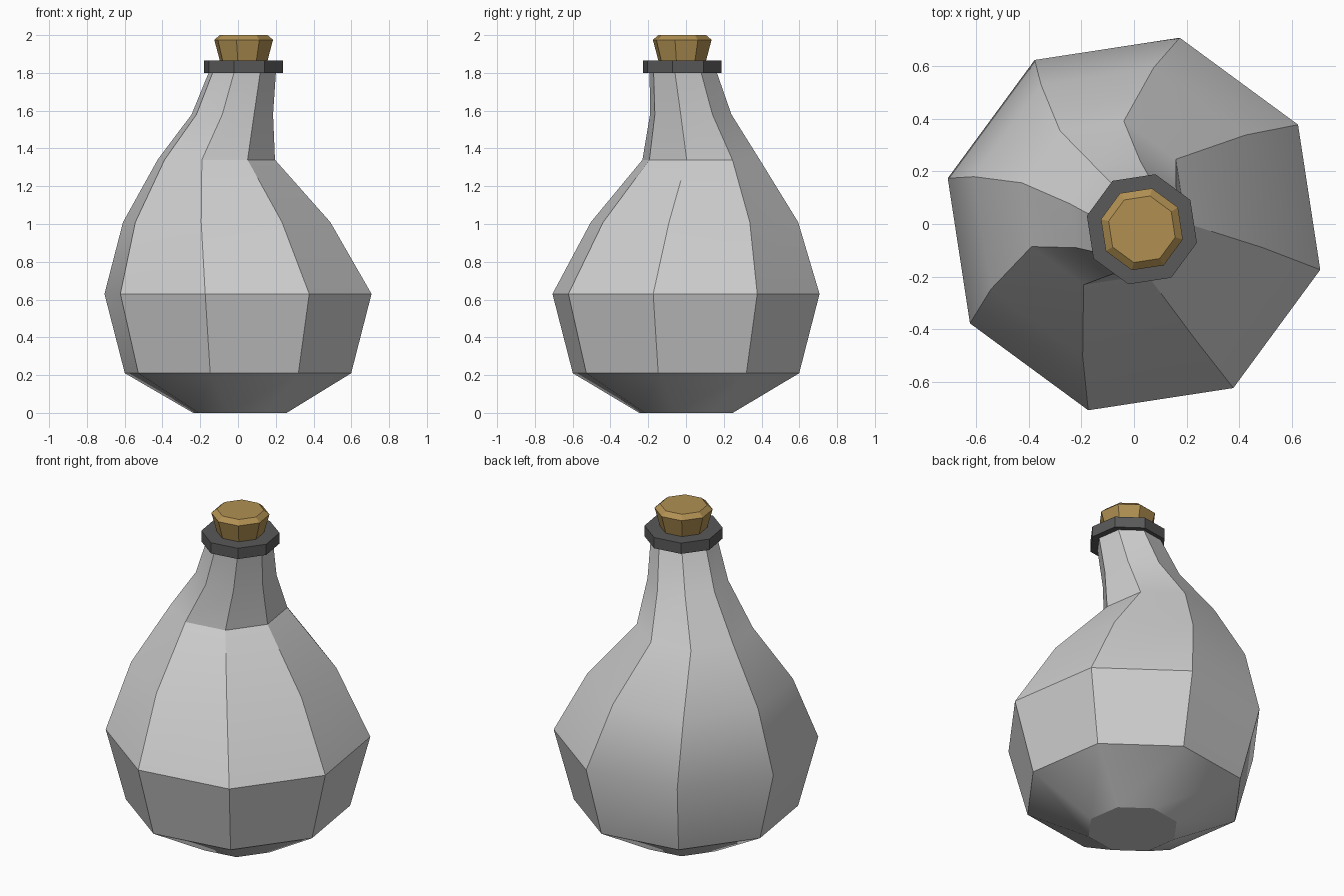
import bpy, bmesh, math

if "Cube" in bpy.data.objects:
    bpy.data.objects.remove(bpy.data.objects["Cube"])

SIDES = 8
TURN = math.radians(-13.8)  # shared rotation of every octagon


def material(name, rgb):
    m = bpy.data.materials.new(name)
    m.diffuse_color = (*rgb, 1)
    m.use_nodes = True
    m.node_tree.nodes["Principled BSDF"].inputs["Base Color"].default_value = m.diffuse_color
    return m


def loft(name, rings, mat, smooth_angle=None):
    """Bridge octagon rings given as (x, y, z, radius) and cap both ends."""
    bm = bmesh.new()
    loops = []
    for cx, cy, z, r in rings:
        angles = [TURN + i * math.tau / SIDES for i in range(SIDES)]
        loops.append([bm.verts.new((cx + r * math.cos(a), cy + r * math.sin(a), z))
                      for a in angles])
    for low, high in zip(loops, loops[1:]):
        for i in range(SIDES):
            j = (i + 1) % SIDES
            bm.faces.new((low[i], low[j], high[j], high[i]))
    bm.faces.new(loops[0][::-1])
    bm.faces.new(loops[-1])
    mesh = bpy.data.meshes.new(name)
    bm.to_mesh(mesh)
    bm.free()
    mesh.materials.append(mat)
    ob = bpy.data.objects.new(name, mesh)
    bpy.context.collection.objects.link(ob)
    if smooth_angle:
        bpy.ops.object.select_all(action='DESELECT')
        ob.select_set(True)
        bpy.context.view_layer.objects.active = ob
        bpy.ops.object.shade_smooth_by_angle(angle=math.radians(smooth_angle))
    return ob


glass = material("pale grey glass", (0.62, 0.62, 0.62))
dark = material("dark grey", (0.10, 0.10, 0.10))
cork = material("cork brown", (0.44, 0.28, 0.085))

# Bottle: round belly with a neck that leans to one side and back
loft("bottle", [
    (0.01, 0.0, 0.0, 0.255),
    (0.0, 0.0, 0.21, 0.617),
    (0.0, 0.0, 0.63, 0.728),
    (-0.06, 0.045, 1.01, 0.565),
    (-0.115, 0.08, 1.34, 0.32),
    (-0.03, 0.025, 1.58, 0.222),
    (0.027, -0.018, 1.82, 0.18),
], glass, 30)

# Collar around the mouth
loft("collar", [(0.03, -0.02, 1.80, 0.215), (0.03, -0.02, 1.865, 0.215)], dark)

# Flared stopper with a chamfered top
loft("stopper", [
    (0.03, -0.02, 1.85, 0.126),
    (0.03, -0.02, 1.975, 0.16),
    (0.03, -0.02, 2.0, 0.13),
], cork)
